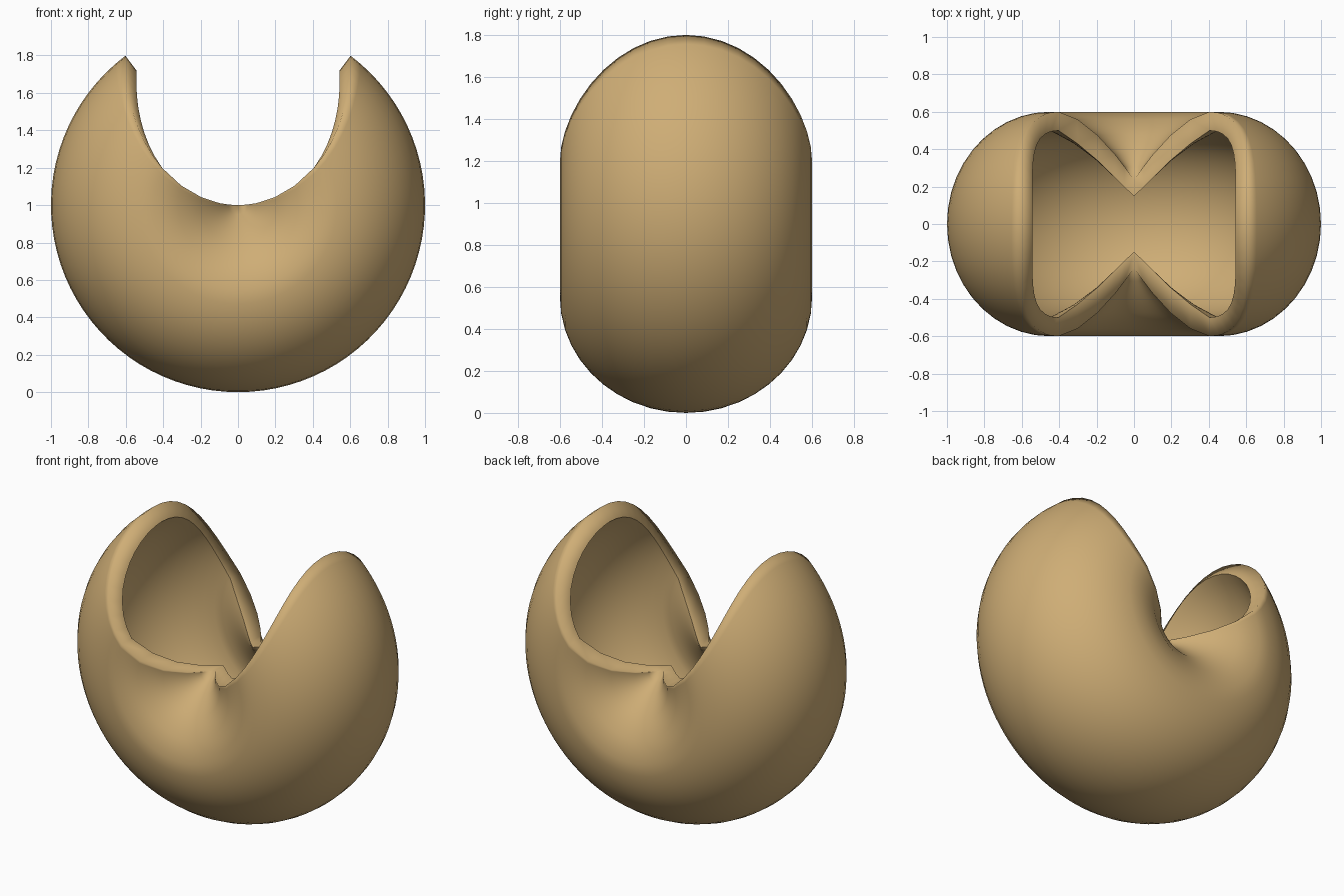
import bpy, bmesh
from math import sin, cos, pi, radians

if "Cube" in bpy.data.objects:
    bpy.data.objects.remove(bpy.data.objects["Cube"])

SEG = 72   # steps around the open sweep
CAP = 11   # steps in the rounded outer part of the section


def section(inner_pts, r_max, half_width):
    """Half section from the axis to the outer crest, mirrored to the other side."""
    c = 0.45
    half = list(inner_pts)
    for i in range(CAP + 1):
        a = pi / 2 * (1 - i / CAP)
        half.append((c + (r_max - c) * cos(a), half_width * sin(a)))
    return half + [(r, -y) for r, y in reversed(half[:-1])]


outer = section([(0, .235), (.05, .305), (.1, .37), (.2, .475), (.32, .56)], 1.0, .6)
inner = section([(0, .15), (.05, .195), (.1, .245), (.2, .34), (.32, .43)], .9, .5)

bm = bmesh.new()


def skin(profile):
    """Sweep the section around the y axis; the opening widens with radius."""
    rows = []
    for (r, y), (ro, _) in zip(profile, outer):
        rim = radians(62 * ro - 9 * ro * ro)
        start, span = rim, -(pi + 2 * rim)
        row = []
        for j in range(SEG + 1):
            a = start + span * j / SEG
            row.append(bm.verts.new((r * cos(a), y, 1 + r * sin(a))))
        rows.append(row)
    for a, b in zip(rows, rows[1:]):
        for j in range(SEG):
            bm.faces.new((a[j], a[j + 1], b[j + 1], b[j]))
    return rows


out_rows, in_rows = skin(outer), skin(inner)

# Rim walls joining the outer and inner skins
for j in (0, SEG):
    for i in range(len(outer) - 1):
        bm.faces.new((out_rows[i][j], out_rows[i + 1][j],
                      in_rows[i + 1][j], in_rows[i][j]))
        bm.edges.get((in_rows[i][j], in_rows[i + 1][j])).smooth = False

bmesh.ops.remove_doubles(bm, verts=bm.verts, dist=1e-5)
bmesh.ops.recalc_face_normals(bm, faces=bm.faces)
for f in bm.faces:
    f.smooth = True

mesh = bpy.data.meshes.new("folded_shell")
bm.to_mesh(mesh)
bm.free()
shell = bpy.data.objects.new("folded_shell", mesh)
bpy.context.collection.objects.link(shell)

# Tan shell colour
mat = bpy.data.materials.new("tan")
mat.diffuse_color = (.62, .42, .18, 1)
mat.use_nodes = True
mat.node_tree.nodes["Principled BSDF"].inputs["Base Color"].default_value = mat.diffuse_color
mesh.materials.append(mat)
